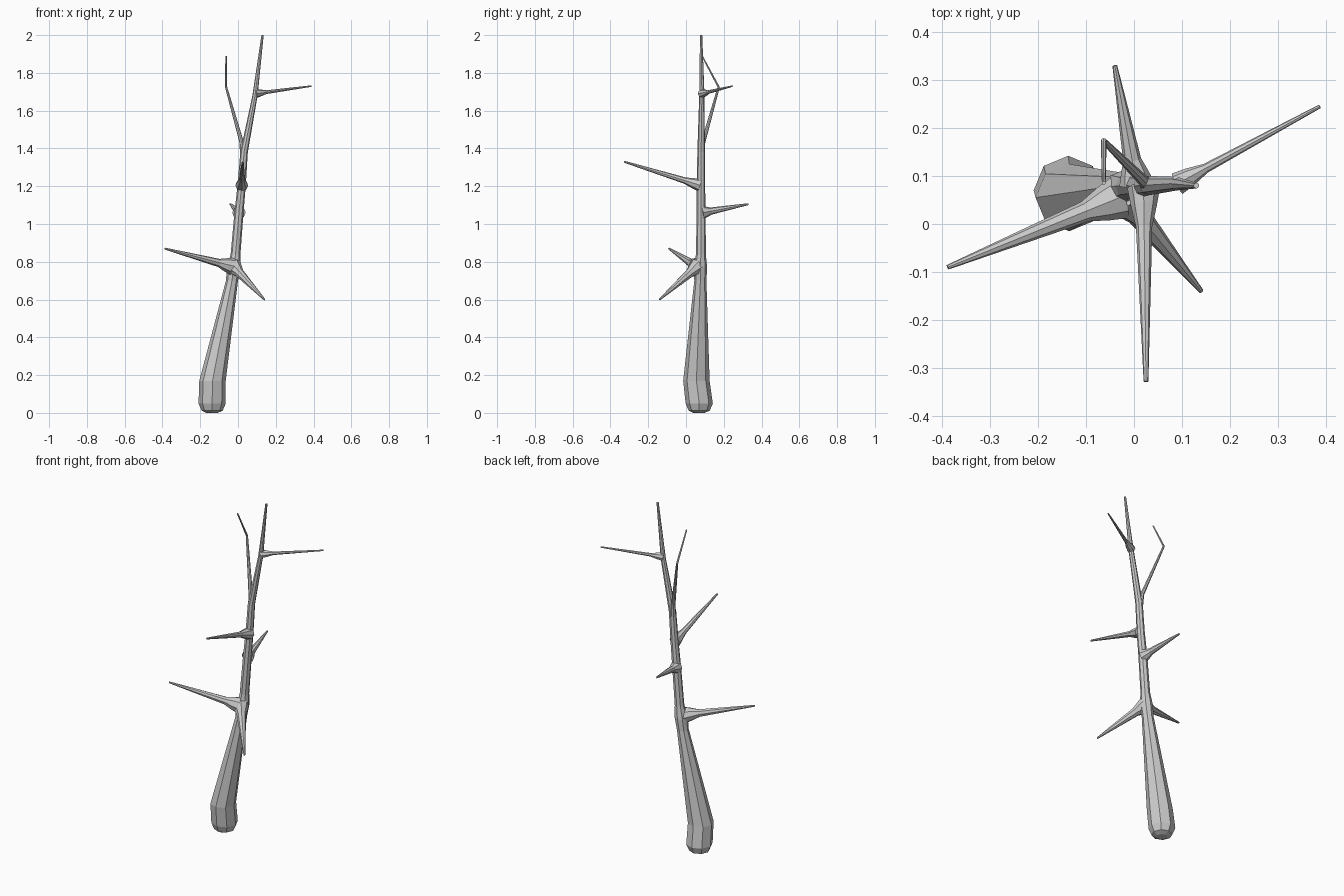
import bpy, bmesh, math
from mathutils import Vector

if "Cube" in bpy.data.objects:
    bpy.data.objects.remove(bpy.data.objects["Cube"])

SIDES = 8


def tube(name, rings, axis):
    """Faceted tube through rings of (x, y, z, radius), all facing along axis."""
    q = Vector(axis).to_track_quat('Z', 'Y') if abs(Vector(axis).normalized().z) < 0.99 \
        else Vector((0, 0, 1)).rotation_difference(Vector((0, 0, 1)))
    bm = bmesh.new()
    loops = []
    for x, y, z, r in rings:
        loop = []
        for i in range(SIDES):
            a = 2 * math.pi * i / SIDES
            p = Vector((x, y, z)) + q @ Vector((r * math.cos(a), r * math.sin(a), 0))
            loop.append(bm.verts.new(p))
        loops.append(loop)
    for a, b in zip(loops, loops[1:]):
        for i in range(SIDES):
            j = (i + 1) % SIDES
            bm.faces.new((a[i], a[j], b[j], b[i]))
    bm.faces.new(loops[0][::-1])
    bm.faces.new(loops[-1])
    bmesh.ops.recalc_face_normals(bm, faces=bm.faces)
    mesh = bpy.data.meshes.new(name)
    bm.to_mesh(mesh)
    bm.free()
    ob = bpy.data.objects.new(name, mesh)
    bpy.context.collection.objects.link(ob)
    return ob


def spike(name, start, tip, flare, r0, r1=0.005):
    """Straight branch that flares out where it meets the trunk."""
    s, t = Vector(start), Vector(tip)
    rings = []
    for f, r in ((0.0, flare), (0.09, flare * 0.8), (0.2, r0), (1.0, r1)):
        rings.append((*s.lerp(t, f), r))
    return tube(name, rings, t - s)


# Trunk with swollen, rounded foot
tube("trunk", [
    (-0.137, 0.068, 0.0, 0.030),
    (-0.137, 0.070, 0.012, 0.056),
    (-0.137, 0.070, 0.05, 0.072),
    (-0.135, 0.055, 0.17, 0.070),
    (-0.032, 0.076, 0.70, 0.032),
    (-0.022, 0.076, 0.77, 0.036),
    (-0.013, 0.079, 0.84, 0.026),
    (0.006, 0.080, 1.07, 0.024),
    (0.019, 0.079, 1.20, 0.022),
    (0.032, 0.080, 1.38, 0.020),
    (0.090, 0.084, 1.68, 0.014),
    (0.130, 0.080, 2.0, 0.006)], (0, 0, 1))

# Straight side branches
spike("left_branch", (-0.03, 0.055, 0.775), (-0.388, -0.09, 0.87), 0.046, 0.022)
spike("drooping_branch", (-0.025, 0.06, 0.775), (0.14, -0.14, 0.60), 0.046, 0.025)
spike("back_branch", (0.005, 0.085, 1.06), (-0.04, 0.33, 1.105), 0.036, 0.019)
spike("front_branch", (0.02, 0.075, 1.205), (0.025, -0.328, 1.33), 0.034, 0.017)
spike("right_branch", (0.09, 0.084, 1.69), (0.387, 0.245, 1.73), 0.024, 0.010, 0.004)

# Bent upper twig
tube("bent_twig", [
    (0.030, 0.080, 1.33, 0.018),
    (0.020, 0.090, 1.43, 0.012),
    (-0.063, 0.173, 1.725, 0.006),
    (-0.063, 0.085, 1.89, 0.004)], (0, 0, 1))
